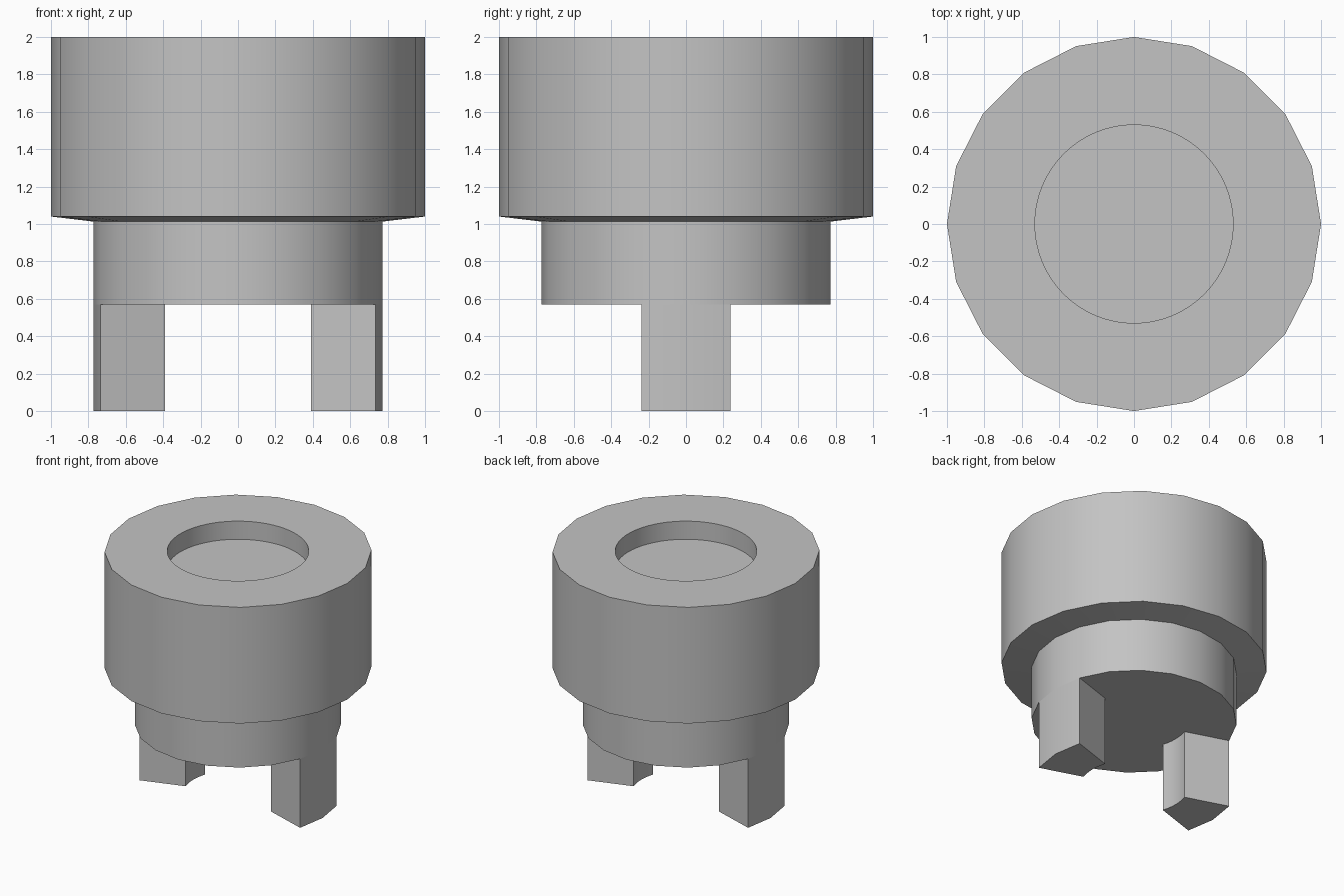
import bpy, bmesh, math

SIDES = 20
STEP = 2 * math.pi / SIDES
NECK_R = 0.773
NECK_BOTTOM = 0.57

if "Cube" in bpy.data.objects:
    bpy.data.objects.remove(bpy.data.objects["Cube"], do_unlink=True)

grey = bpy.data.materials.new("plain grey")
grey.use_nodes = True
colour = (0.55, 0.55, 0.55, 1)
grey.diffuse_color = colour
grey.node_tree.nodes["Principled BSDF"].inputs["Base Color"].default_value = colour


def polar(r, a, z):
    return (r * math.cos(a), r * math.sin(a), z)


def loft(name, rings):
    """Join stacked rings of equal point count and cap both ends."""
    bm = bmesh.new()
    loops = [[bm.verts.new(p) for p in ring] for ring in rings]
    n = len(loops[0])
    for low, high in zip(loops, loops[1:]):
        for i in range(n):
            j = (i + 1) % n
            bm.faces.new((low[i], low[j], high[j], high[i]))
    bm.faces.new(loops[0][::-1])
    bm.faces.new(loops[-1])
    bmesh.ops.recalc_face_normals(bm, faces=bm.faces)
    mesh = bpy.data.meshes.new(name)
    bm.to_mesh(mesh)
    bm.free()
    obj = bpy.data.objects.new(name, mesh)
    bpy.context.collection.objects.link(obj)
    mesh.materials.append(grey)
    return obj


def lathe(name, profile, sides):
    return loft(name, [[polar(r, i * 2 * math.pi / sides, z) for i in range(sides)]
                       for r, z in profile])


def activate(obj):
    bpy.ops.object.select_all(action='DESELECT')
    obj.select_set(True)
    bpy.context.view_layer.objects.active = obj


def smooth(obj):
    activate(obj)
    bpy.ops.object.shade_smooth_by_angle(angle=math.radians(30))


# Head and neck, with a slightly conical underside below the head
body = lathe("head_and_neck", [(NECK_R, NECK_BOTTOM), (NECK_R, 1.013),
                               (1, 1.04), (1, 2)], SIDES)

# Round recess in the top
cutter = lathe("recess_cutter", [(0.53, 1.85), (0.53, 2.2)], 64)
cutter.hide_render = True
cut = body.modifiers.new("recess", 'BOOLEAN')
cut.operation = 'DIFFERENCE'
cut.solver = 'EXACT'
cut.object = cutter
activate(body)
bpy.ops.object.modifier_apply(modifier=cut.name)
bpy.data.objects.remove(cutter, do_unlink=True)
smooth(body)

# Two wedge-shaped legs with radial sides and a hollow inner face
for name, turn in (("left_leg", 0), ("right_leg", math.pi)):
    outer = [(NECK_R, turn + k * STEP) for k in (-1, 0, 1)]
    inner = [(0.41, turn + k * STEP / 3) for k in range(3, -4, -1)]
    leg = loft(name, [[polar(r, a, z) for r, a in outer + inner]
                      for z in (0, NECK_BOTTOM)])
    smooth(leg)
